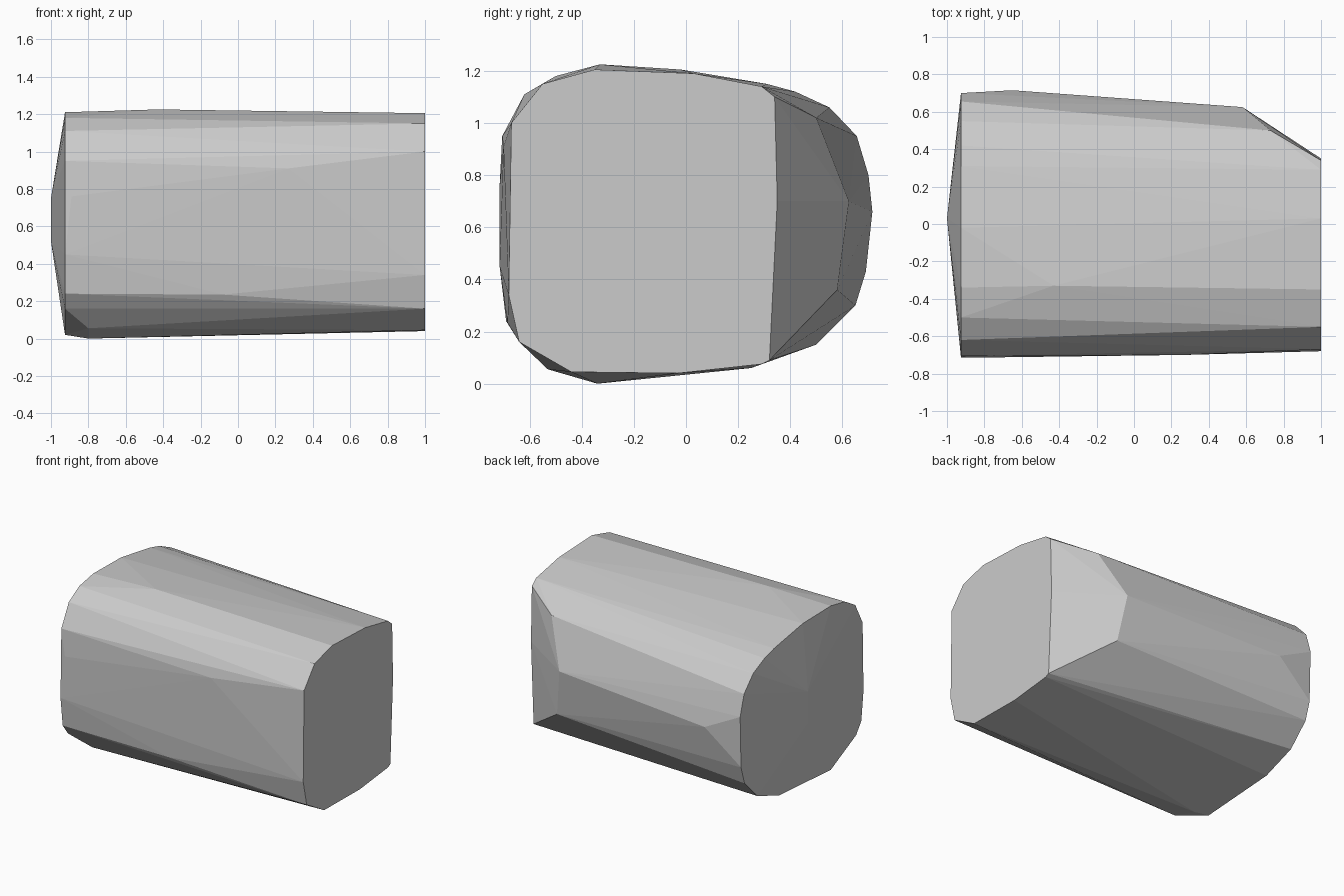
import bpy, bmesh

# Flat right-hand end, as (y, z)
end_profile = [(-0.68, 0.34), (-0.64, 0.16), (-0.44, 0.045), (-0.03, 0.04), (0.29, 0.075),
               (0.32, 0.09), (0.35, 0.70), (0.34, 1.10), (0.29, 1.14), (0.03, 1.19),
               (-0.35, 1.205), (-0.55, 1.15), (-0.67, 1.0)]

# Wider left-hand rim, as (y, z)
rim_profile = [(-0.715, 0.45), (-0.69, 0.24), (-0.63, 0.16), (-0.34, 0.02), (0.25, 0.06),
               (0.50, 0.15), (0.65, 0.30), (0.69, 0.43), (0.70, 0.80), (0.655, 0.95),
               (0.55, 1.06), (0.42, 1.12), (0.31, 1.15), (-0.02, 1.205), (-0.34, 1.21),
               (-0.50, 1.18), (-0.62, 1.11), (-0.705, 0.95)]

# Corners between and beyond the two ends
corners = [
    (-1.0, 0.03, 0.52), (-1.0, 0.03, 0.75),                        # bulged left end
    (-0.80, -0.34, 0.0), (-0.80, -0.53, 0.055),                    # underside
    (-0.89, -0.715, 0.76), (0.27, -0.70, 0.91), (-0.08, -0.685, 0.235),  # front
    (-0.43, -0.33, 1.225),                                         # top
    (-0.65, 0.715, 0.66), (0.58, 0.625, 0.70),                     # back
    (0.73, 0.50, 1.02), (0.63, 0.58, 0.36),                        # chamfer
]

points = [(1.0, y, z) for y, z in end_profile]
points += [(-0.925, y, z) for y, z in rim_profile]
points += corners

# Faceted convex block
bm = bmesh.new()
for p in points:
    bm.verts.new(p)
hull = bmesh.ops.convex_hull(bm, input=bm.verts)
loose = [v for v in bm.verts if not v.link_faces]
bmesh.ops.delete(bm, geom=loose, context='VERTS')
bmesh.ops.dissolve_limit(bm, angle_limit=0.01, verts=bm.verts, edges=bm.edges)
bmesh.ops.recalc_face_normals(bm, faces=bm.faces)

mesh = bpy.data.meshes.new("faceted_block")
bm.to_mesh(mesh)
bm.free()
block = bpy.data.objects.new("faceted_block", mesh)
bpy.context.collection.objects.link(block)

# Plain grey
grey = bpy.data.materials.new("light_grey")
grey.diffuse_color = (0.6, 0.6, 0.6, 1)
mesh.materials.append(grey)
